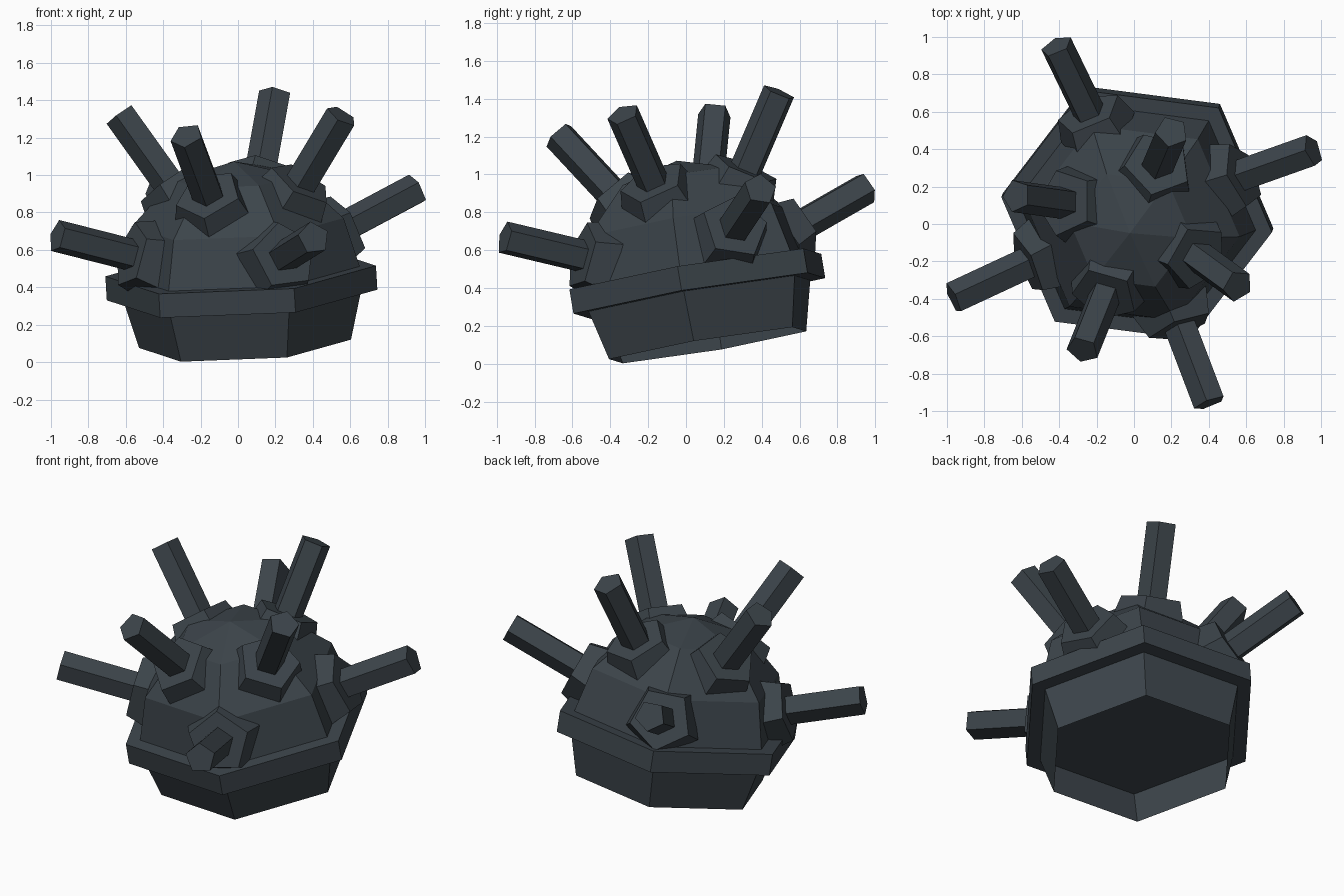
import bpy
from math import sin, cos, radians
from mathutils import Vector, Matrix

if "Cube" in bpy.data.objects:
    bpy.data.objects.remove(bpy.data.objects["Cube"])

mat = bpy.data.materials.new("dark slate metal")
mat.diffuse_color = (0.045, 0.058, 0.069, 1)
mat.use_nodes = True
mat.node_tree.nodes["Principled BSDF"].inputs["Base Color"].default_value = mat.diffuse_color

# Whole model leans slightly and is turned about its own axis
UP = Vector((0, 0, 1))
lean = UP.rotation_difference(Vector((-0.061, -0.167, 1)).normalized())
FRAME = (Matrix.Translation((0.018, 0.06, 0.423)) @ lean.to_matrix().to_4x4()
         @ Matrix.Rotation(radians(22.8), 4, 'Z'))


def lathe(name, sides, start, profile, matrix, floor=True):
    """Flat-faced turned solid from (radius, height) pairs; radius 0 makes a pole."""
    verts, faces, rings = [], [], []
    for r, h in profile:
        n = 1 if r == 0 else sides
        rings.append([len(verts) + i for i in range(n)])
        for i in range(n):
            a = radians(start + 360 * i / sides)
            verts.append((r * cos(a), r * sin(a), h))
    for lo, hi in zip(rings, rings[1:]):
        for i in range(sides):
            j = (i + 1) % sides
            if len(hi) == 1:
                faces.append((lo[i], lo[j], hi[0]))
            else:
                faces.append((lo[i], lo[j], hi[j], hi[i]))
    if floor:
        faces.append(rings[0][::-1])
    if len(rings[-1]) > 1:
        faces.append(rings[-1])
    me = bpy.data.meshes.new(name)
    me.from_pydata(verts, [], faces)
    me.transform(matrix)
    me.materials.append(mat)
    ob = bpy.data.objects.new(name, me)
    bpy.context.collection.objects.link(ob)
    return ob


# Six-sided ball, open underneath so the belt's disc shows as a recessed floor
R = 0.66
ball = [(R * cos(radians(a)), R * sin(radians(a))) for a in (-30, 0, 30, 60)]
lathe("ball_body", 6, -30, ball + [(0, R)], FRAME, floor=False)

# Belt around the middle
lathe("belt", 6, -30, [(0.73, -0.065), (0.73, 0.065)], FRAME)

# Two staggered rings of four prongs, each with a flared socket
for ring, elev, offset in (("lower", 20, 0), ("upper", 55, 45)):
    e = radians(elev)
    for k in range(4):
        a = radians(offset + 90 * k)
        d = Vector((cos(e) * cos(a), cos(e) * sin(a), sin(e)))
        m = FRAME @ UP.rotation_difference(d).to_matrix().to_4x4()
        lathe(f"{ring}_socket_{k + 1}", 5, 90, [(0.225, 0.53), (0.183, 0.67)], m)
        lathe(f"{ring}_prong_{k + 1}", 5, 90, [(0.09, 0.5), (0.09, 1.115)], m)
